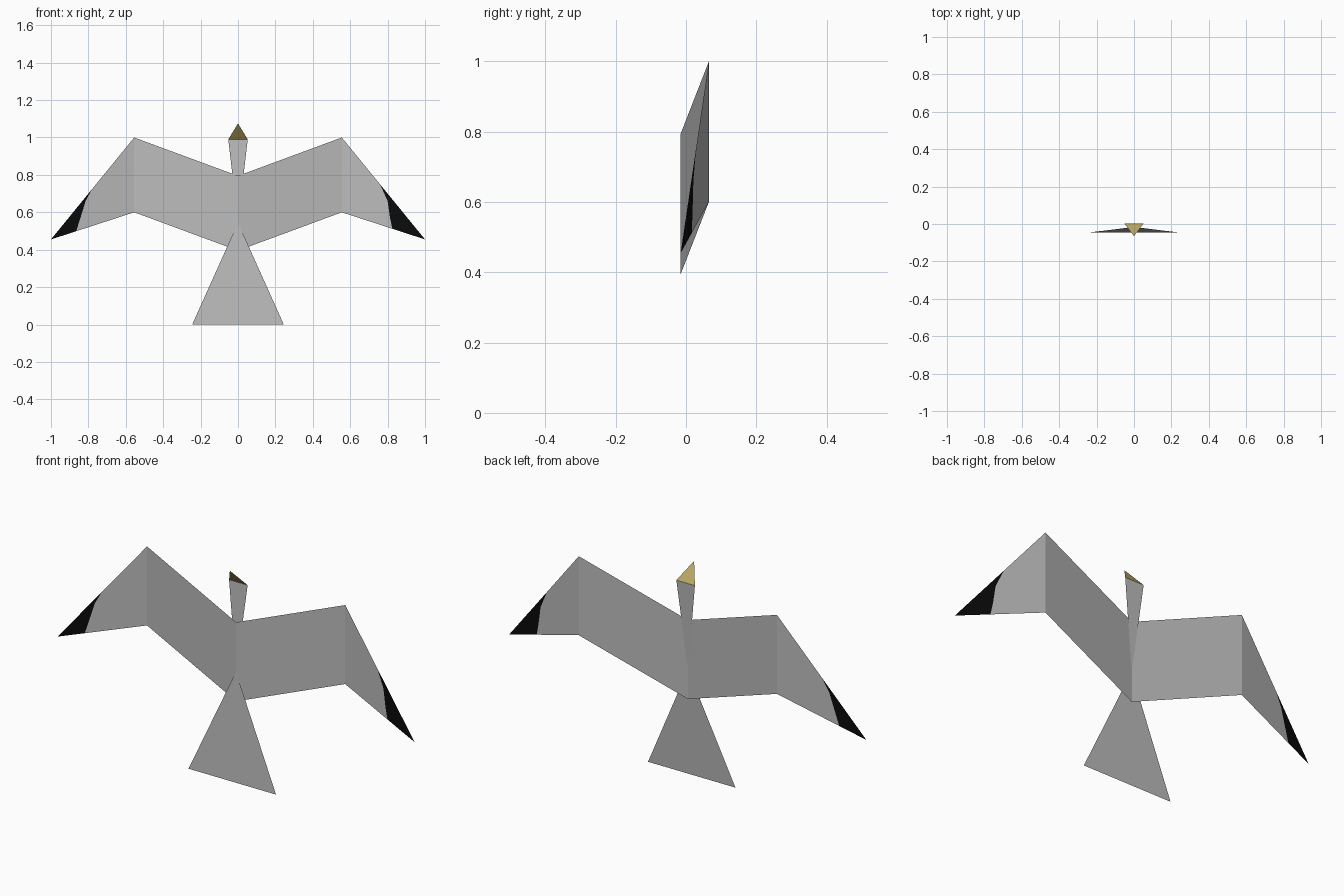
import bpy

if "Cube" in bpy.data.objects:
    bpy.data.objects.remove(bpy.data.objects["Cube"])

def material(name, rgb):
    m = bpy.data.materials.new(name)
    m.diffuse_color = (*rgb, 1)
    m.use_nodes = True
    m.node_tree.nodes["Principled BSDF"].inputs["Base Color"].default_value = m.diffuse_color
    return m

GREY = material("feather grey", (0.50, 0.50, 0.50))
BLACK = material("wing tip black", (0.003, 0.003, 0.003))
YELLOW = material("beak yellow", (0.50, 0.40, 0.13))

ELBOW, ROOT_Y, ELBOW_Y = 0.555, -0.015, 0.065

def wing_y(x):
    """Depth of the folded wing at distance x from the middle."""
    t = x / ELBOW if x <= ELBOW else (1 - x) / (1 - ELBOW)
    return ROOT_Y + (ELBOW_Y - ROOT_Y) * t

def top_z(x):
    return 1.0 - (x - ELBOW) / (1 - ELBOW) * 0.545

def low_z(x):
    return 0.6 - (x - ELBOW) / (1 - ELBOW) * 0.145

def sheet(name, faces, mats):
    """Flat sheets, one list of points per face, one material per face."""
    verts, polys = [], []
    for f in faces:
        ids = []
        for p in f:
            if p not in verts:
                verts.append(p)
            ids.append(verts.index(p))
        polys.append(ids)
    me = bpy.data.meshes.new(name)
    me.from_pydata(verts, [], polys)
    for m in dict.fromkeys(mats):
        me.materials.append(m)
    slots = list(dict.fromkeys(mats))
    for poly, m in zip(me.polygons, mats):
        poly.material_index = slots.index(m)
    me.update()
    ob = bpy.data.objects.new(name, me)
    bpy.context.collection.objects.link(ob)
    return ob

def wing(name, side, cut):
    """Inner panel, outer panel and black tip; cut runs bottom to top."""
    inner = [(0, 0.395), (ELBOW, 0.6), (ELBOW, 1.0), (0, 0.795)]
    outer = [(ELBOW, 0.6)] + cut + [(ELBOW, 1.0)]
    tip = [cut[0], (1.0, 0.455)] + cut[:0:-1]
    faces = [[(side * x, wing_y(x), z) for x, z in f][::side]
             for f in (inner, outer, tip)]
    sheet(name, faces, [GREY, GREY, BLACK])

# Wings, with slightly different painted tips
wing("right_wing", 1, [(0.825, low_z(0.825)), (0.813, 0.57),
                       (0.80, 0.66), (0.76, top_z(0.76))])
wing("left_wing", -1, [(0.865, low_z(0.865)), (0.83, 0.61),
                       (0.815, 0.66), (0.78, top_z(0.78))])

# Tail and neck meet at a point on the body fold
APEX = (0, -0.016, 0.545)
sheet("tail", [[(-0.245, -0.046, 0), (0.245, -0.046, 0), APEX]], [GREY])
NECK_L, NECK_R = (-0.052, 0.003, 0.99), (0.052, 0.003, 0.99)
sheet("neck", [[APEX, NECK_R, NECK_L]], [GREY])

# Beak bends forward from the top of the neck
sheet("beak", [[NECK_L, NECK_R, (0, -0.065, 1.075)]], [YELLOW])
